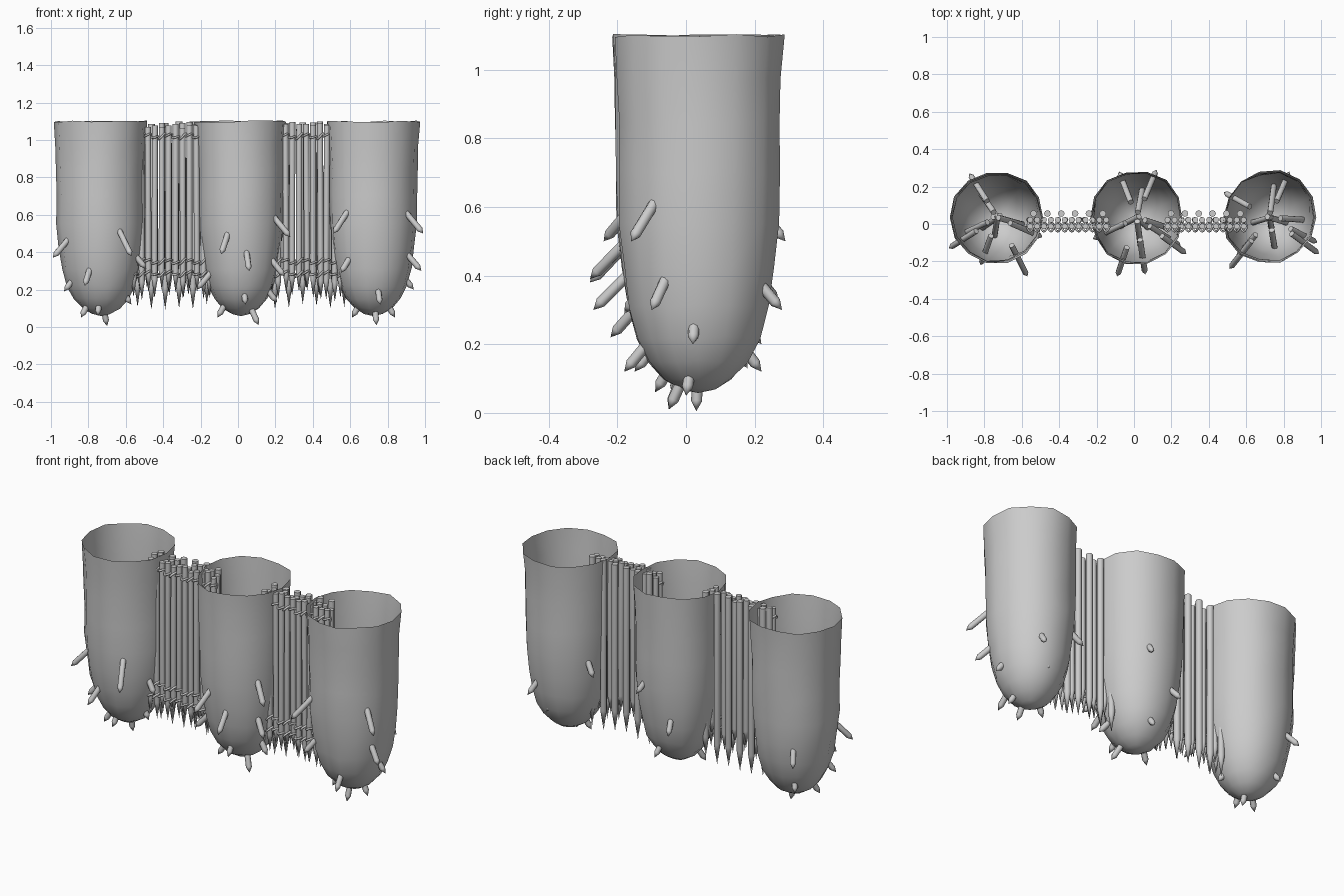
import bpy, bmesh, math, random
from mathutils import Vector

if "Cube" in bpy.data.objects:
    bpy.data.objects.remove(bpy.data.objects["Cube"])

random.seed(4)
mat = bpy.data.materials.new("plain grey")
mat.diffuse_color = (0.6, 0.6, 0.6, 1)
mat.use_nodes = True
mat.node_tree.nodes["Principled BSDF"].inputs["Base Color"].default_value = mat.diffuse_color


def make_object(name, bm):
    me = bpy.data.meshes.new(name)
    bm.to_mesh(me)
    bm.free()
    me.materials.append(mat)
    ob = bpy.data.objects.new(name, me)
    bpy.context.collection.objects.link(ob)
    bpy.ops.object.select_all(action='DESELECT')
    ob.select_set(True)
    bpy.context.view_layer.objects.active = ob
    bpy.ops.object.shade_smooth_by_angle(angle=math.radians(50))
    return ob


def add_stake(bm, blunt, tip, r, cone, sides=8):
    """Round rod from a flat blunt end to a sharpened tip."""
    blunt, tip = Vector(blunt), Vector(tip)
    d = (tip - blunt).normalized()
    u = d.orthogonal().normalized()
    v = d.cross(u)
    rings = []
    for base in (blunt, tip - d * cone):
        rings.append([bm.verts.new(base + r * (math.cos(a) * u + math.sin(a) * v))
                      for a in (2 * math.pi * i / sides for i in range(sides))])
    end = bm.verts.new(tip)
    for i in range(sides):
        j = (i + 1) % sides
        bm.faces.new((rings[0][i], rings[0][j], rings[1][j], rings[1][i]))
        bm.faces.new((rings[1][i], rings[1][j], end))
    bm.faces.new(rings[0][::-1])


# Open, slightly uneven round-bottomed bastions
PROFILE = [(1.1, .25), (.97, .243), (.85, .24), (.7, .237), (.55, .235), (.42, .222),
           (.31, .205), (.22, .18), (.15, .145), (.1, .1), (.07, .05)]
CY, SIDES = .035, 14


def bastion(name, cx):
    bm = bmesh.new()
    bulge = [random.uniform(-.008, .008) for _ in range(SIDES)]
    rings = []
    for k, (z, r) in enumerate(PROFILE):
        ring = []
        for i in range(SIDES):
            a = 2 * math.pi * i / SIDES
            rr = r * (1 + random.uniform(-.015, .015)) + bulge[i] * r / .25
            dz = random.uniform(-.006, .004) if k == 0 else random.uniform(-.008, .008) * r / .25
            ring.append(bm.verts.new((cx + rr * math.cos(a), CY + rr * math.sin(a), z + dz)))
        rings.append(ring)
    for top, low in zip(rings, rings[1:]):
        for i in range(SIDES):
            j = (i + 1) % SIDES
            bm.faces.new((low[i], low[j], top[j], top[i]))
    end = bm.verts.new((cx, CY, .058))
    for i in range(SIDES):
        bm.faces.new((rings[-1][(i + 1) % SIDES], rings[-1][i], end))
    make_object(name, bm)


# Spikes driven through the lower walls, pointing out and down (tip positions)
def spikes(name, cx, tips):
    bm = bmesh.new()
    for x, y, z in tips:
        tip = Vector((x, y, z))
        R = math.hypot(x - cx, y - CY)
        d = (Vector((cx, CY, z + .14 + .55 * R)) - tip).normalized()
        add_stake(bm, tip + d * random.uniform(.22, .29), tip, .016, .03)
    make_object(name, bm)


bastion("left_bastion", -.73)
bastion("middle_bastion", .015)
bastion("right_bastion", .725)

spikes("left_spikes", -.73, [
    (-.99, -.13, .37), (-.57, -.28, .38), (-.49, -.07, .31), (-.93, -.06, .19),
    (-.82, -.22, .22), (-.84, -.04, .05), (-.75, -.09, .06), (-.70, .03, .005),
    (-.57, -.01, .12), (-.88, .27, .32), (-.83, .18, .13)])
spikes("middle_spikes", .015, [
    (-.09, -.28, .39), (.06, -.27, .30), (.04, -.15, .12), (-.11, -.03, .05),
    (-.22, -.08, .20), (.11, -.05, .01), (.21, -.03, .13), (.25, -.12, .27),
    (.28, -.16, .48), (.12, .29, .50), (-.08, .28, .30), (.05, .22, .12)])
spikes("right_spikes", .725, [
    (.51, -.24, .50), (.55, -.18, .29), (.99, -.16, .50), (.98, -.10, .30),
    (.94, .02, .20), (.76, -.18, .12), (.74, -.05, .01), (.84, .0, .05),
    (.61, .0, .05), (.48, .17, .45), (.83, .28, .30), (.75, .22, .2)])


# Palisade between bastions: three rows of upright sharpened stakes
def palisade(name, cx):
    bm = bmesh.new()
    for i in range(12):
        x = cx + (i - 5.5) * .037
        for y, low in ((-.012, .17), (.022, .2)):
            add_stake(bm, (x, y, random.uniform(1.06, 1.1)),
                      (x + random.uniform(-.006, .006), y, low + random.uniform(-.04, .03)), .016, .1)
    for i in range(6):
        x = cx + (i - 2.5) * .074
        add_stake(bm, (x, .056, random.uniform(1.08, 1.1)),
                  (x, .056, random.uniform(.09, .13)), .018, .12)
    make_object(name, bm)


# Rope lashings woven round the front stakes
def lashing(name, cx, z0):
    cu = bpy.data.curves.new(name, 'CURVE')
    cu.dimensions = '3D'
    cu.bevel_depth = .006
    cu.bevel_resolution = 1
    for side in (1, -1):
        sp = cu.splines.new('POLY')
        n = 12 * 6
        sp.points.add(n)
        for k in range(n + 1):
            t = k / 6
            x = cx + (t - 6) * .037
            y = -.014 + side * .026 * math.sin(math.pi * t)
            z = z0 + side * .008 * math.cos(math.pi * t) + .009 * math.sin(t * 2.1 + z0 * 9)
            sp.points[k].co = (x, y, z, 1)
    cu.materials.append(mat)
    ob = bpy.data.objects.new(name, cu)
    bpy.context.collection.objects.link(ob)


for side, cx in (("left", -.352), ("right", .383)):
    palisade(side + "_palisade", cx)
    for label, z in (("upper", 1.02), ("middle", .35), ("lower", .285)):
        lashing(f"{side}_{label}_lashing", cx, z)
